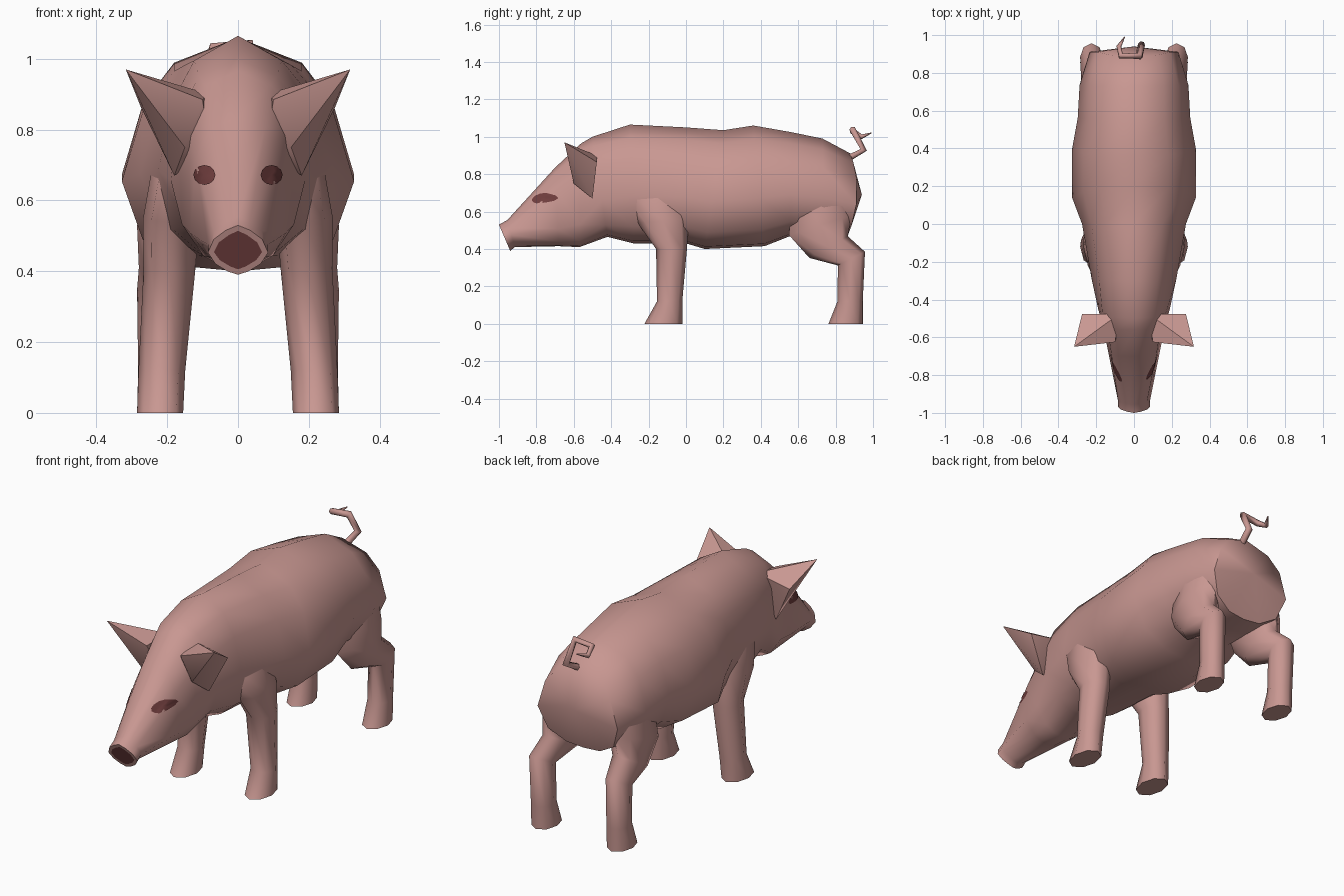
import bpy, bmesh, math
from mathutils import Vector
from mathutils.bvhtree import BVHTree

if "Cube" in bpy.data.objects:
    bpy.data.objects.remove(bpy.data.objects["Cube"])


def material(name, rgb):
    m = bpy.data.materials.new(name)
    m.diffuse_color = (*rgb, 1)
    m.use_nodes = True
    m.node_tree.nodes["Principled BSDF"].inputs["Base Color"].default_value = m.diffuse_color
    return m


PINK = material("pink skin", (0.58, 0.31, 0.285))
DARK = material("dark maroon", (0.17, 0.05, 0.05))


def finish(name, bm, mats=(PINK,), angle=62):
    bmesh.ops.recalc_face_normals(bm, faces=bm.faces)
    me = bpy.data.meshes.new(name)
    bm.to_mesh(me)
    bm.free()
    for m in mats:
        me.materials.append(m)
    ob = bpy.data.objects.new(name, me)
    bpy.context.collection.objects.link(ob)
    bpy.context.view_layer.objects.active = ob
    ob.select_set(True)
    bpy.ops.object.shade_smooth_by_angle(angle=math.radians(angle))
    ob.select_set(False)
    return ob


def full(half):
    """Close a half outline of (side, height) pairs by mirroring it."""
    return half + [(-s, f) for s, f in reversed(half) if s > 0]


def loft(bm, rings):
    """rings: lists of points; bridges them and returns the two end loops."""
    loops = [[bm.verts.new(p) for p in r] for r in rings]
    for a, b in zip(loops, loops[1:]):
        n = len(a)
        for i in range(n):
            bm.faces.new((a[i], a[(i + 1) % n], b[(i + 1) % n], b[i]))
    return loops[0], loops[-1]


def ring(profile, ya, za, yb, zb, xc, w, bulge=0):
    """Outline spanned between two points of the side plane."""
    return [(xc + s * w,
             yb + (ya - yb) * f + bulge * 4 * f * (1 - f),
             zb + (za - zb) * f) for s, f in profile]


# body and head: one skin from snout to rump
head = full([(0, 1), (.58, .93), (.88, .72), (1, .22), (.62, .06), (.3, .01), (0, 0)])
neck = full([(0, 1), (.58, .91), (.88, .70), (1, .36), (.75, .12), (.4, .02), (0, 0)])
trunk = full([(0, 1), (.55, .89), (.82, .71), (1, .40), (.82, .14), (.42, .02), (0, 0)])
snout = full([(0, 1), (.4, .90), (.8, .72), (1, .45), (.75, .22), (.35, .07), (0, 0)])
sections = [  # outline, top y z, bottom y z, half width, bulge
    (snout, -1.00, .53, -.94, .39, .085, 0),
    (snout, -.955, .555, -.915, .41, .085, 0),
    (head, -.70, .835, -.68, .415, .135, 0),
    (head, -.56, .965, -.57, .41, .158, 0),
    (neck, -.50, 1.0, -.42, .465, .19, 0),
    (trunk, -.30, 1.065, -.28, .43, .225, 0),
    (trunk, 0, 1.05, 0, .43, .275, 0),
    (trunk, .20, 1.035, .10, .40, .328, 0),
    (trunk, .36, 1.06, .42, .415, .328, 0),
    (trunk, .56, 1.025, .56, .47, .298, 0),
    (trunk, .73, .99, .74, .46, .288, 0),
    (trunk, .88, .91, .86, .46, .235, .045),
]
bm = bmesh.new()
front, back = loft(bm, [ring(p, ya, za, yb, zb, 0, w, b)
                        for p, ya, za, yb, zb, w, b in sections])
# rump cap
tip = bm.verts.new((0, .94, .69))
for i in range(len(back)):
    bm.faces.new((back[i], back[(i + 1) % len(back)], tip))
# nose plate
nose = bm.faces.new(front)
bm.normal_update()
bmesh.ops.inset_region(bm, faces=[nose], thickness=.017)
nose.material_index = 1
bmesh.ops.recalc_face_normals(bm, faces=bm.faces)
surface = BVHTree.FromBMesh(bm)
finish("body", bm, (PINK, DARK))

# legs
oval = [(math.cos(a), .5 + .5 * math.sin(a))
        for a in (math.tau * i / 8 for i in range(8))]
legs = {
    "front_leg": [  # front y z, back y z, centre x, half width
        (-.222, 0, -.02, 0, .22, .065),
        (-.155, .12, -.02, .12, .215, .066),
        (-.16, .40, .005, .40, .194, .073),
        (-.26, .54, .015, .56, .188, .08),
        (-.31, .66, .005, .70, .170, .075),
        (-.24, .84, -.05, .84, .12, .06)],
    "rear_leg": [
        (.762, 0, .945, 0, .222, .063),
        (.81, .12, .945, .12, .222, .06),
        (.812, .312, .957, .385, .225, .06),
        (.66, .352, .865, .468, .205, .075),
        (.55, .475, .885, .58, .195, .09),
        (.57, .70, .88, .72, .17, .09)],
}
for name, spec in legs.items():
    for side, s in (("left", 1), ("right", -1)):
        bm = bmesh.new()
        for loop in loft(bm, [ring(oval, a, b, c, d, s * x, w)
                              for a, b, c, d, x, w in spec]):
            bm.faces.new(loop)
        finish(f"{name}_{side}", bm)

# ears
ear = [(.317, -.65, .97), (.10, -.625, .885), (.275, -.477, .865), (.08, -.477, .90),
       (.18, -.50, .67), (.15, -.60, .75), (.08, -.54, .74)]
for side, s in (("left", 1), ("right", -1)):
    bm = bmesh.new()
    for x, y, z in ear:
        bm.verts.new((s * x, y, z))
    bmesh.ops.convex_hull(bm, input=bm.verts)
    finish(f"ear_{side}", bm, angle=45)

# eyes: thin discs laid onto the face
for side, s in (("left", 1), ("right", -1)):
    bm = bmesh.new()

    def drop(x, z):
        hit, normal, _, _ = surface.ray_cast(Vector((x, -2, z)), Vector((0, 1, 0)))
        return bm.verts.new(hit + Vector((0, -.006, .003)))

    mid = drop(s * .095, .669)
    loops = [[drop(s * .095 + r * .031 * math.cos(math.tau * i / 12),
                   .669 + r * .028 * math.sin(math.tau * i / 12))
              for i in range(12)] for r in (.5, 1)]
    for i in range(12):
        j = (i + 1) % 12
        bm.faces.new((mid, loops[0][i], loops[0][j]))
        bm.faces.new((loops[0][i], loops[1][i], loops[1][j], loops[0][j]))
    finish(f"eye_{side}", bm, (DARK,))

# curly tail
path = [(.02, .86, .88, 1), (.04, .95, .93, 1), (.03, .89, 1.04, .95),
        (-.07, .89, 1.03, .85), (-.08, .94, 1.0, .7), (-.05, .99, 1.02, .15)]
cu = bpy.data.curves.new("tail", "CURVE")
cu.dimensions = "3D"
cu.bevel_depth = .019
cu.bevel_resolution = 1
cu.use_fill_caps = True
sp = cu.splines.new("POLY")
sp.points.add(len(path) - 1)
for p, (x, y, z, r) in zip(sp.points, path):
    p.co = (x, y, z, 1)
    p.radius = r
cu.materials.append(PINK)
bpy.context.collection.objects.link(bpy.data.objects.new("tail", cu))
